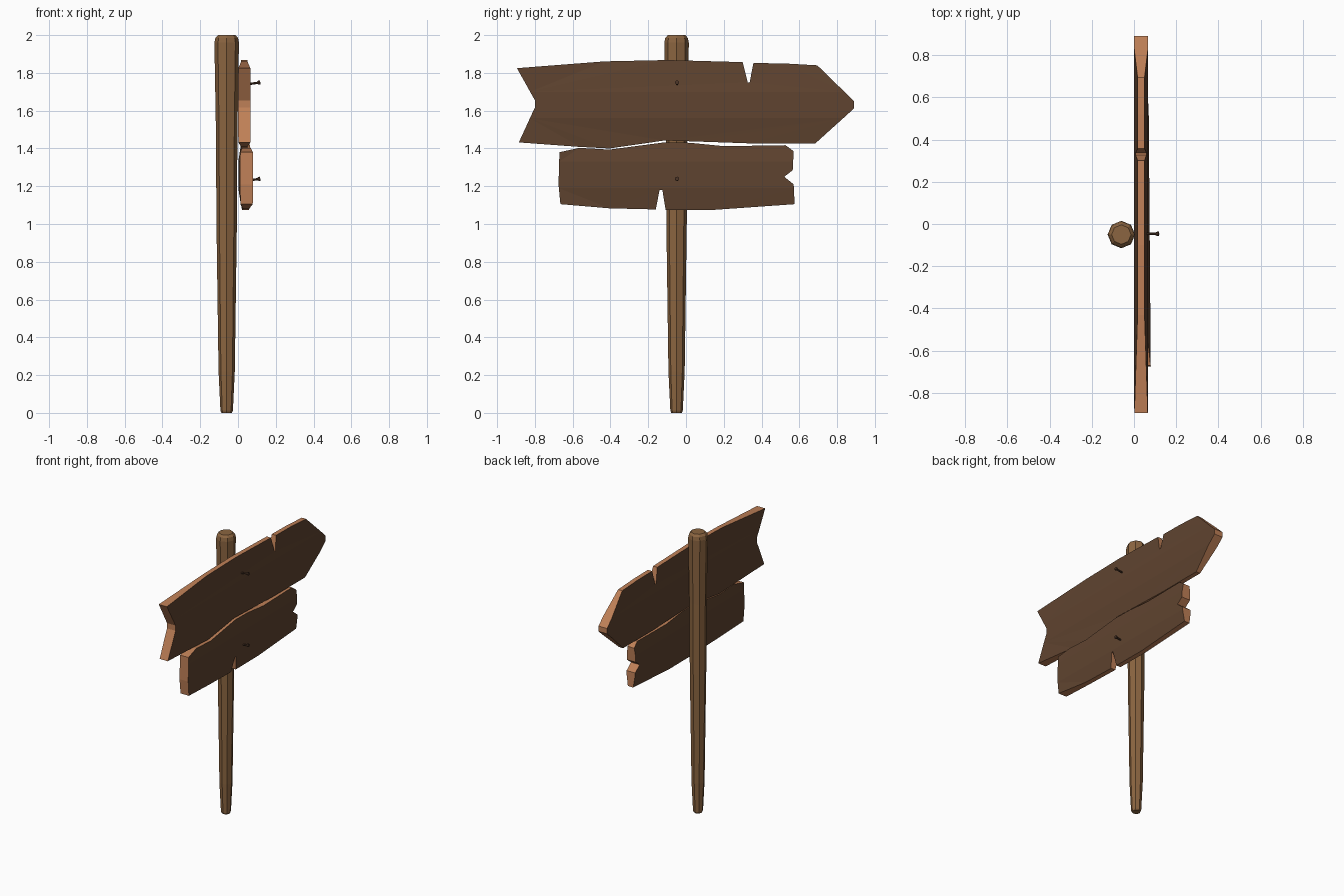
import bpy, bmesh, math
from mathutils import Vector

cube = bpy.data.objects.get("Cube")
if cube:
    bpy.data.objects.remove(cube, do_unlink=True)


def material(name, rgb):
    m = bpy.data.materials.new(name)
    m.use_nodes = True
    m.diffuse_color = (*rgb, 1)
    m.node_tree.nodes["Principled BSDF"].inputs["Base Color"].default_value = (*rgb, 1)
    return m


POST = material("post_wood", (0.26, 0.13, 0.052))
FACE = material("dark_board_wood", (0.115, 0.057, 0.029))
EDGE = material("cut_edge_wood", (0.52, 0.215, 0.095))
NAIL = material("nail_iron", (0.07, 0.035, 0.02))


def finish(bm, name, *mats):
    bmesh.ops.recalc_face_normals(bm, faces=bm.faces)
    mesh = bpy.data.meshes.new(name)
    bm.to_mesh(mesh)
    bm.free()
    for m in mats:
        mesh.materials.append(m)
    obj = bpy.data.objects.new(name, mesh)
    bpy.context.collection.objects.link(obj)
    return obj


def lathe(name, rings, sides, mat):
    """Skin polygon rings given as (centre, radius, axis)."""
    bm = bmesh.new()
    loops = []
    for centre, radius, axis in rings:
        turn = Vector((0, 0, 1)).rotation_difference(Vector(axis))
        loops.append([bm.verts.new(Vector(centre) + turn @ Vector(
            (radius * math.cos(a), radius * math.sin(a), 0)))
            for a in (math.tau * i / sides for i in range(sides))])
    for low, high in zip(loops, loops[1:]):
        for i in range(sides):
            j = (i + 1) % sides
            bm.faces.new((low[i], low[j], high[j], high[i]))
    bm.faces.new(loops[0])
    bm.faces.new(loops[-1])
    return finish(bm, name, mat)


def board(name, outline, back, front, mid, lean=0.0, plateau=0.07):
    """Prism from a (y, z) outline, thinned toward its long edges."""
    bm = bmesh.new()
    a = [bm.verts.new((back, y, z)) for y, z in outline]
    b = [bm.verts.new((front, y, z)) for y, z in outline]
    bm.faces.new(a)
    bm.faces.new(b)
    for i in range(len(a)):
        j = (i + 1) % len(a)
        bm.faces.new((a[i], a[j], b[j], b[i]))
    for f in bm.faces:
        f.material_index = 0 if len(f.verts) > 4 else 1
    # ridge lines that separate the thick middle from the worn edges
    for z in (mid - plateau, mid + plateau):
        bmesh.ops.bisect_plane(bm, geom=bm.verts[:] + bm.edges[:] + bm.faces[:],
                               plane_co=(0, 0, z), plane_no=(0, 0, 1))
    centre = (back + front) / 2
    left_end = min(y for y, z in outline)
    for v in bm.verts:
        wear = min(1, max(0, (abs(v.co.z - mid) - plateau) / 0.11))
        if v.co.y < left_end + 0.05:
            wear *= 0.1
        v.co.x += math.copysign(0.017 * wear, centre - v.co.x) - lean * v.co.y
    bmesh.ops.triangulate(bm, faces=[f for f in bm.faces if len(f.verts) > 4])
    return finish(bm, name, FACE, EDGE)


# Tapered eight-sided post with a chamfered top
profile = [(0, 0.028), (0.012, 0.033), (0.22, 0.043), (1.0, 0.054),
           (1.5, 0.057), (1.96, 0.065), (1.985, 0.06), (2.0, 0.046)]
lathe("post", [((-0.06, -0.05, z), r, (0, 0, 1)) for z, r in profile], 8, POST)

# Upper arrow board: notched tail, pointed head, split in the top edge
board("upper_arrow_board", [
    (-0.895, 1.825), (-0.43, 1.861), (-0.1, 1.868), (0.3, 1.857),
    (0.327, 1.75), (0.337, 1.75), (0.357, 1.852), (0.52, 1.85),
    (0.695, 1.84), (0.89, 1.65), (0.89, 1.612), (0.685, 1.427),
    (0.335, 1.427), (0.02, 1.438), (-0.115, 1.442), (-0.405, 1.4),
    (-0.56, 1.408), (-0.885, 1.432), (-0.8, 1.617), (-0.8, 1.655)],
    0.0, 0.067, 1.63)

# Lower board: broken right end, split in the bottom edge
board("lower_board", [
    (-0.67, 1.38), (-0.565, 1.403), (-0.405, 1.394), (-0.115, 1.432),
    (0.02, 1.43), (0.2, 1.412), (0.527, 1.417), (0.57, 1.385),
    (0.565, 1.285), (0.52, 1.25), (0.57, 1.21), (0.575, 1.105),
    (0.15, 1.075), (-0.108, 1.075), (-0.125, 1.18), (-0.14, 1.18),
    (-0.16, 1.077), (-0.405, 1.083), (-0.665, 1.105), (-0.675, 1.21)],
    0.006, 0.074, 1.26, lean=0.008)

# Slightly tilted nails with flat heads
for name, z in (("upper_nail", 1.738), ("lower_nail", 1.228)):
    start, axis = Vector((0.04, -0.047, z)), Vector((1, 0, 0.15)).normalized()
    lathe(name, [(start + axis * d, r, axis) for d, r in
                 ((0, 0.006), (0.062, 0.006), (0.07, 0.011), (0.079, 0.011))], 8, NAIL)
